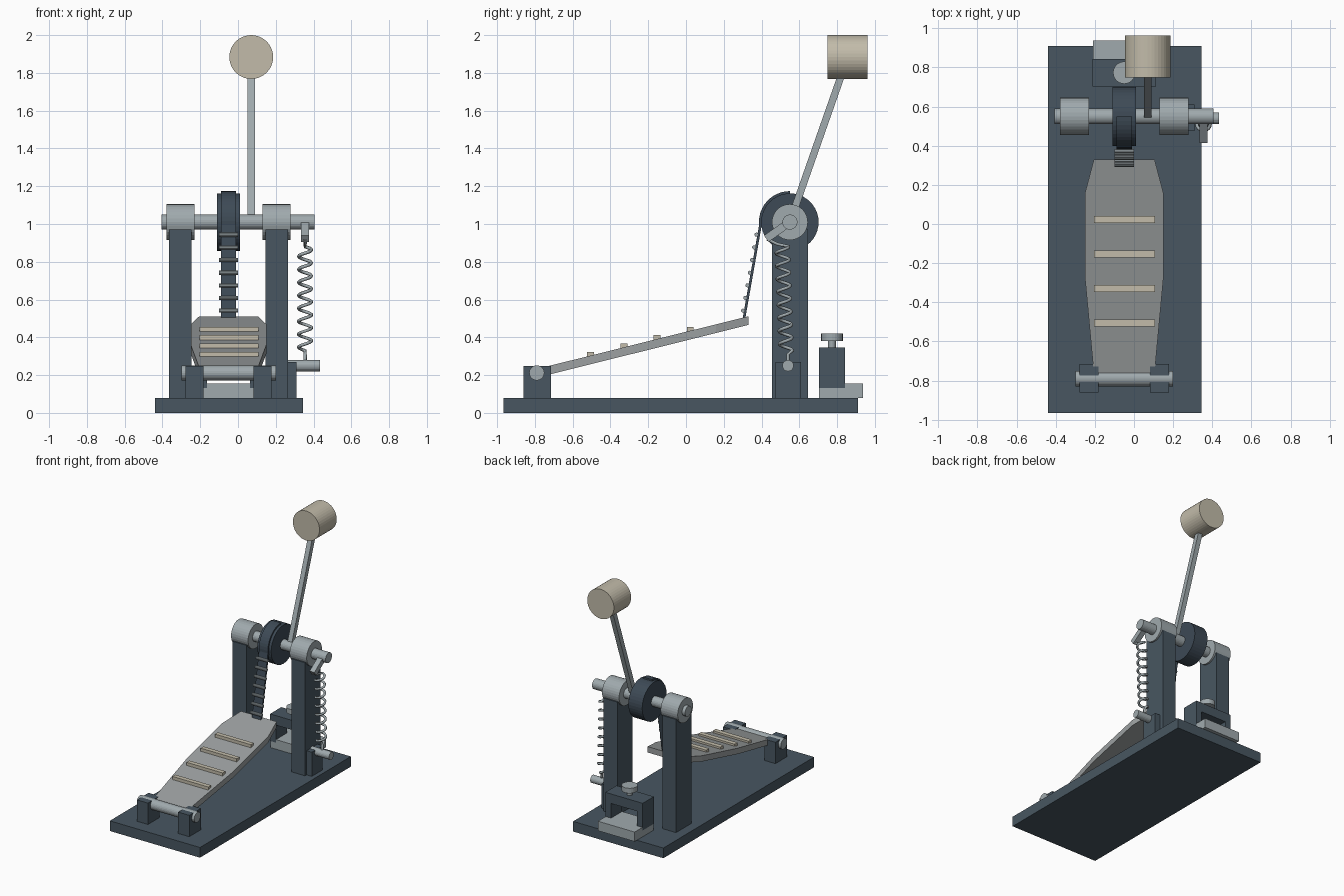
import bpy, bmesh, math
from mathutils import Vector

if "Cube" in bpy.data.objects:
    bpy.data.objects.remove(bpy.data.objects["Cube"], do_unlink=True)


def material(name, rgb):
    m = bpy.data.materials.new(name)
    m.use_nodes = True
    m.diffuse_color = (*rgb, 1)
    m.node_tree.nodes["Principled BSDF"].inputs["Base Color"].default_value = (*rgb, 1)
    return m


SLATE = material("slate_paint", (0.065, 0.094, 0.12))
DARK = material("dark_slate", (0.047, 0.068, 0.092))
STEEL = material("steel", (0.35, 0.40, 0.42))
PLATE = material("pedal_grey", (0.33, 0.35, 0.355))
FELT = material("beige_felt", (0.54, 0.50, 0.40))

CX = -0.05            # centre line of the pedal
AY, AZ = 0.55, 1.01   # axle position


def finish(name, bm, mat):
    bmesh.ops.recalc_face_normals(bm, faces=bm.faces)
    me = bpy.data.meshes.new(name)
    bm.to_mesh(me)
    bm.free()
    me.materials.append(mat)
    ob = bpy.data.objects.new(name, me)
    bpy.context.collection.objects.link(ob)


def loft(name, rings, mat):
    """Join matching rings of points into a closed solid."""
    bm = bmesh.new()
    vs = [[bm.verts.new(c) for c in ring] for ring in rings]
    for a, b in zip(vs, vs[1:]):
        for i in range(len(a)):
            j = (i + 1) % len(a)
            bm.faces.new((a[i], a[j], b[j], b[i]))
    bm.faces.new(vs[0])
    bm.faces.new(vs[-1])
    finish(name, bm, mat)


def box(name, x0, x1, y0, y1, z0, z1, mat):
    bm = bmesh.new()
    bmesh.ops.create_cube(bm, size=1)
    for v in bm.verts:
        v.co = ((x0 + x1) / 2 + v.co.x * (x1 - x0),
                (y0 + y1) / 2 + v.co.y * (y1 - y0),
                (z0 + z1) / 2 + v.co.z * (z1 - z0))
    finish(name, bm, mat)


def rod(name, a, b, r, mat, sides=32):
    a, b = Vector(a), Vector(b)
    bm = bmesh.new()
    bmesh.ops.create_cone(bm, cap_ends=True, segments=sides, radius1=r, radius2=r, depth=(b - a).length)
    q = (b - a).to_track_quat("Z", "Y")
    for v in bm.verts:
        v.co = q @ v.co + (a + b) / 2
    finish(name, bm, mat)


def ribbon(name, path, thick, x, half, mat):
    """Strip following a (y, z) path, centred on x."""
    pts = [Vector(p) for p in path]
    rings = []
    for i, p in enumerate(pts):
        t = (pts[min(i + 1, len(pts) - 1)] - pts[max(i - 1, 0)]).normalized()
        n = Vector((-t.y, t.x)) * thick / 2
        rings.append([(x + s * half, p.x + k * n.x, p.y + k * n.y)
                      for s, k in ((-1, -1), (1, -1), (1, 1), (-1, 1))])
    loft(name, rings, mat)


# Base
box("base_plate", -0.44, 0.345, -0.965, 0.91, 0, 0.08, SLATE)

# Posts, bearings and heel brackets, one per side
for side, s in (("right", -1), ("left", 1)):
    px = CX + s * 0.255
    box(side + "_post", px - 0.06, px + 0.06, 0.455, 0.645, 0.08, 0.97, SLATE)
    rod(side + "_bearing", (px - 0.074, AY, AZ), (px + 0.074, AY, AZ), 0.095, STEEL)
    hx = CX + s * 0.18
    box(side + "_heel_bracket", hx - 0.048, hx + 0.048, -0.86, -0.715, 0.08, 0.248, SLATE)
rod("heel_rod", (-0.3, -0.79, 0.212), (0.2, -0.79, 0.212), 0.04, STEEL, 24)

# Axle and drive cam
rod("axle", (-0.405, AY, AZ), (0.405, AY, AZ), 0.04, STEEL, 24)
rod("drive_cam", (CX - 0.06, AY, AZ), (CX + 0.06, AY, AZ), 0.152, DARK, 40)

# Strap over the cam, running down to the pedal
arc = [math.radians(90 + 8 * i) for i in range(13)]
path = [(AY + 0.157 * math.cos(a), AZ + 0.157 * math.sin(a)) for a in arc]
top, foot = Vector(path[-1]), Vector((0.305, 0.49))
ribbon("drive_strap", path + [foot], 0.014, CX, 0.039, DARK)
for i in range(7):
    p = top.lerp(foot, 0.1 + 0.133 * i)
    rod(f"strap_link_{i + 1}", (CX - 0.05, p.x - 0.012, p.y), (CX + 0.05, p.x - 0.012, p.y), 0.011, STEEL, 10)


# Foot pedal with tapered outline
def pedal_z(y):
    return 0.25 + 0.249 * (y + 0.72)


outline = [(0.155, -0.765), (0.2, -0.28), (0.2, 0.16), (0.155, 0.33)]
edge = [(CX + w, y) for w, y in outline] + [(CX - w, y) for w, y in reversed(outline)]
loft("foot_pedal", [[(x, y, pedal_z(y) - drop) for x, y in edge] for drop in (0, 0.046)], PLATE)
for i in range(4):
    y = -0.505 + 0.176 * i
    z = pedal_z(y)
    box(f"grip_bar_{i + 1}", CX - 0.155, CX + 0.158, y - 0.018, y + 0.018, z - 0.01, z + 0.02, FELT)

# Beater
ribbon("beater_shaft", [(AY, AZ), (0.855, 1.88)], 0.038, 0.07, 0.019, STEEL)
rod("beater_head", (0.07, 0.748, 1.884), (0.07, 0.962, 1.884), 0.116, FELT, 40)

# Spring with its crank arm, lower pin and support
SX = 0.355
ribbon("spring_arm", [(AY, AZ), (0.425, 0.922)], 0.042, SX, 0.021, STEEL)
box("spring_support", 0.26, 0.31, 0.475, 0.61, 0.08, 0.27, SLATE)
rod("spring_pin", (0.265, 0.54, 0.25), (0.435, 0.54, 0.25), 0.03, STEEL, 20)

turns, steps = 8, 16
coil = [Vector((SX, 0.43, 0.92)), Vector((SX, 0.48, 0.895))]
for i in range(turns * steps + 1):
    t = i / (turns * steps)
    a = math.tau * i / steps
    coil.append(Vector((SX + 0.034 * math.sin(a), 0.51 + 0.02 * t + 0.034 * math.cos(a), 0.88 - 0.55 * t)))
coil += [Vector((SX, 0.54, 0.31)), Vector((SX, 0.54, 0.26))]
curve = bpy.data.curves.new("return_spring", "CURVE")
curve.dimensions = "3D"
curve.bevel_depth = 0.009
curve.bevel_resolution = 1
curve.use_fill_caps = True
spline = curve.splines.new("POLY")
spline.points.add(len(coil) - 1)
for point, c in zip(spline.points, coil):
    point.co = (*c, 1)
curve.materials.append(STEEL)
bpy.context.collection.objects.link(bpy.data.objects.new("return_spring", curve))

# Rear clamp: plate, bridge and thumb screw
box("clamp_plate", CX - 0.16, CX + 0.16, 0.705, 0.938, 0.08, 0.155, STEEL)
box("clamp_bridge", CX - 0.163, CX + 0.163, 0.703, 0.842, 0.27, 0.345, SLATE)
for side, s in (("right", -1), ("left", 1)):
    lx = CX + s * 0.138
    box(side + "_clamp_leg", lx - 0.025, lx + 0.025, 0.703, 0.842, 0.132, 0.27, SLATE)
rod("clamp_screw", (CX, 0.773, 0.3), (CX, 0.773, 0.39), 0.02, STEEL, 16)
rod("clamp_knob", (CX, 0.773, 0.38), (CX, 0.773, 0.42), 0.057, STEEL, 24)
